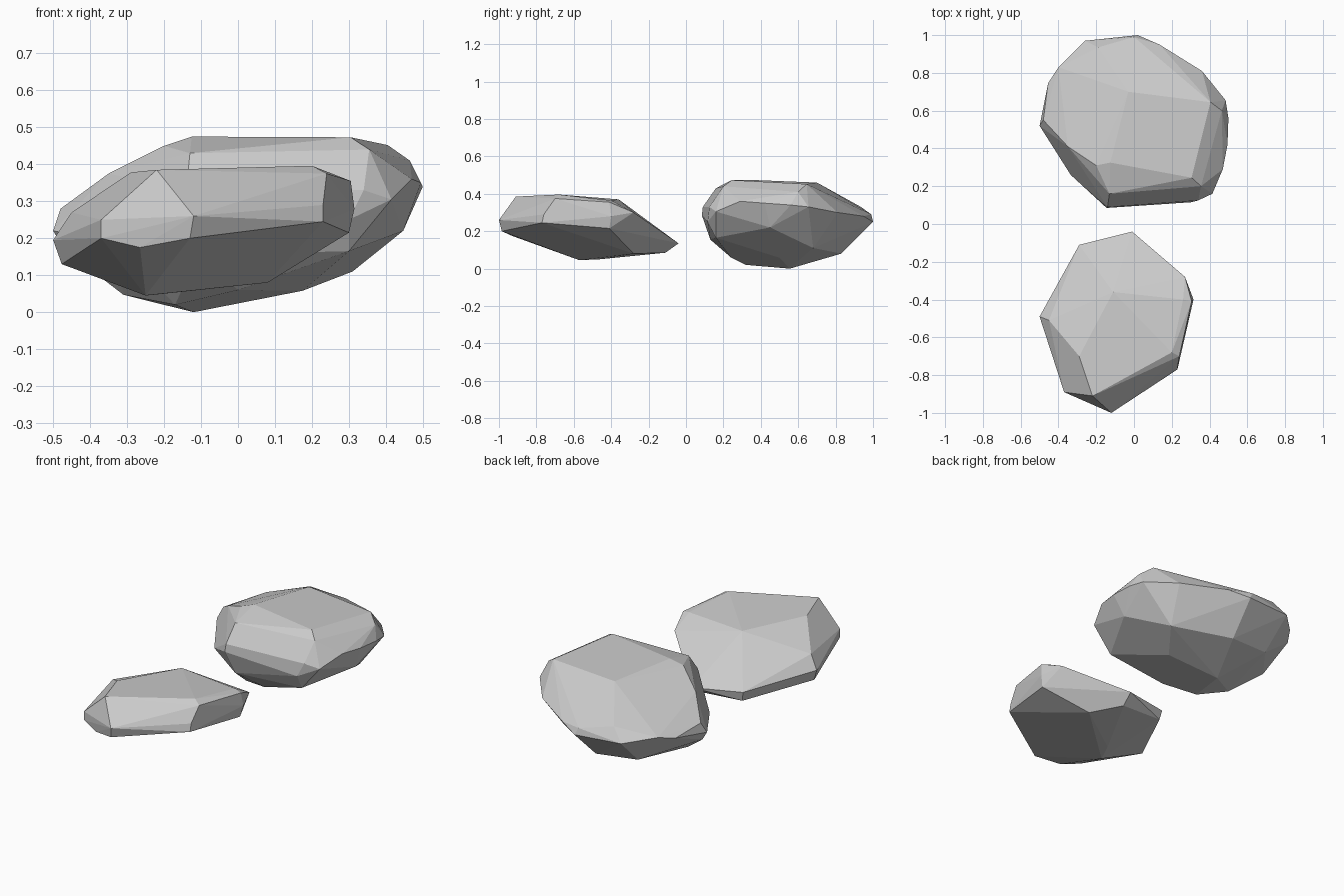
import bpy, bmesh, math


def rock(name, pts):
    """Chiselled rock: convex hull of its corner points, with flat facets."""
    bm = bmesh.new()
    for p in pts:
        bm.verts.new(p)
    res = bmesh.ops.convex_hull(bm, input=bm.verts[:])
    inner = {g for g in res["geom_interior"] if isinstance(g, bmesh.types.BMVert)}
    bmesh.ops.delete(bm, geom=list(inner), context='VERTS')
    bmesh.ops.dissolve_limit(bm, angle_limit=math.radians(3),
                             verts=bm.verts[:], edges=bm.edges[:])
    bmesh.ops.recalc_face_normals(bm, faces=bm.faces[:])
    me = bpy.data.meshes.new(name)
    bm.to_mesh(me)
    bm.free()
    ob = bpy.data.objects.new(name, me)
    bpy.context.collection.objects.link(ob)
    return ob


# Flat front rock
rock("small_rock", [
    # top plateau
    (-.22, -.91, .385), (-.29, -.70, .378), (-.11, -.36, .37), (.26, -.40, .365), (.20, -.68, .396),
    # right end
    (.24, -.70, .375), (.305, -.41, .355), (.315, -.40, .28), (.30, -.41, .215),
    (.23, -.77, .245), (.23, -.76, .29), (.27, -.28, .30),
    # front edge
    (-.12, -1.0, .26), (-.13, -.985, .20), (-.265, -.93, .175), (-.37, -.89, .25), (-.37, -.89, .20),
    # left end
    (-.50, -.49, .195), (-.477, -.50, .13), (-.45, -.51, .27),
    # back edge
    (-.01, -.04, .135), (-.02, -.11, .085), (-.29, -.11, .155), (-.28, -.12, .10),
    # underside
    (-.25, -.57, .045), (-.20, -.46, .05), (.08, -.28, .08),
])

# Rounder back rock
rock("large_rock", [
    # top plateau
    (-.03, .70, .46), (.405, .645, .452), (.305, .245, .473), (-.125, .325, .475), (-.20, .31, .45),
    # front
    (-.13, .16, .43), (.355, .20, .44), (-.145, .085, .285), (-.14, .09, .33), (.34, .125, .33),
    (.30, .115, .25), (-.11, .13, .155), (.30, .16, .165), (.0, .24, .06),
    # right end
    (.415, .16, .305), (.47, .29, .36), (.495, .42, .35), (.50, .56, .34), (.485, .655, .33),
    (.465, .60, .41), (.447, .45, .22), (.31, .68, .11), (.36, .81, .30),
    # back
    (.02, 1.0, .25), (.0, .99, .29), (-.26, .97, .26), (.135, .95, .28), (-.40, .83, .28),
    (-.19, .935, .33), (.0, .83, .08), (-.25, .80, .10),
    # left end
    (-.50, .52, .22), (-.48, .55, .28), (-.455, .745, .26), (-.35, .41, .375),
    (-.47, .52, .17), (-.335, .26, .19),
    # underside
    (-.12, .555, .0), (-.17, .32, .02), (.175, .50, .058), (-.31, .42, .047),
])
